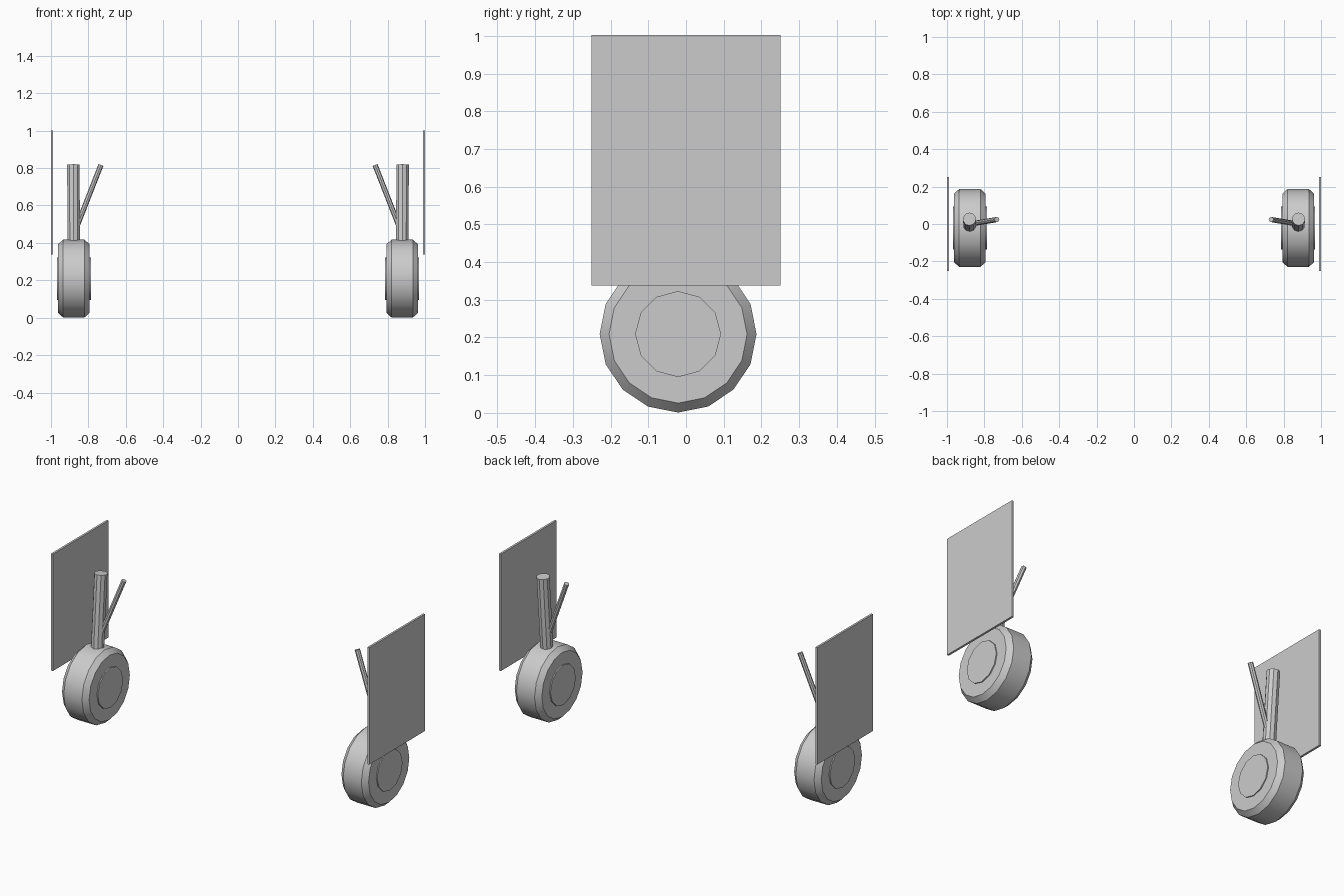
import bpy, bmesh, math
from mathutils import Vector

if "Cube" in bpy.data.objects:
    bpy.data.objects.remove(bpy.data.objects["Cube"])

grey = bpy.data.materials.new("light_grey")
grey.diffuse_color = (0.6, 0.6, 0.6, 1)
grey.use_nodes = True
grey.node_tree.nodes["Principled BSDF"].inputs["Base Color"].default_value = grey.diffuse_color

AXLE = Vector((-0.878, -0.021, 0.209))      # wheel centre, left side


def finish(bm, name, smooth=False):
    """Turn a bmesh built on the left into a mirrored pair."""
    bmesh.ops.recalc_face_normals(bm, faces=bm.faces)
    mesh = bpy.data.meshes.new(name)
    bm.to_mesh(mesh)
    bm.free()
    mesh.materials.append(grey)
    ob = bpy.data.objects.new(name, mesh)
    bpy.context.collection.objects.link(ob)
    if smooth:
        bpy.ops.object.select_all(action='DESELECT')
        ob.select_set(True)
        bpy.context.view_layer.objects.active = ob
        bpy.ops.object.shade_smooth_by_angle(angle=math.radians(32))
    mod = ob.modifiers.new("other_side", 'MIRROR')
    mod.use_mirror_merge = False
    return ob


def turned(name, profile, sides):
    """Closed disc about the axle from (x offset, radius) pairs."""
    bm = bmesh.new()
    rings = []
    for x, r in profile:
        rings.append([bm.verts.new(AXLE + Vector((x, r * math.sin(a), -r * math.cos(a))))
                      for a in (2 * math.pi * i / sides for i in range(sides))])
    for a, b in zip(rings, rings[1:]):
        for i in range(sides):
            j = (i + 1) % sides
            bm.faces.new((a[i], a[j], b[j], b[i]))
    bm.faces.new(rings[0])
    bm.faces.new(rings[-1])
    return finish(bm, name, True)


def rod(name, start, end, radius, sides):
    """Straight rod between two points."""
    start, end = Vector(start), Vector(end)
    axis = end - start
    bm = bmesh.new()
    bmesh.ops.create_cone(bm, cap_ends=True, segments=sides, radius1=radius,
                          radius2=radius, depth=axis.length)
    turn = Vector((0, 0, 1)).rotation_difference(axis).to_matrix()
    for v in bm.verts:
        v.co = turn @ v.co + (start + end) / 2
    return finish(bm, name)


# Tyre with chamfered shoulders, and the hub standing slightly proud
turned("tyre", [(-0.085, 0.183), (-0.057, 0.208), (0.057, 0.208), (0.085, 0.183)], 16)
turned("hub", [(-0.091, 0.114), (0.091, 0.114)], 12)

# Main leg leaning slightly back, with its side brace
rod("main_strut", AXLE, (-0.88, 0.026, 0.818), 0.035, 10)
rod("side_brace", (-0.88, -0.001, 0.44), (-0.733, 0.024, 0.816), 0.014, 8)

# Thin outer door
bm = bmesh.new()
bmesh.ops.create_cube(bm, size=1)
for v in bm.verts:
    v.co = Vector((v.co.x * 0.012 - 0.994, v.co.y * 0.5, v.co.z * 0.664 + 0.67))
finish(bm, "outer_door")
